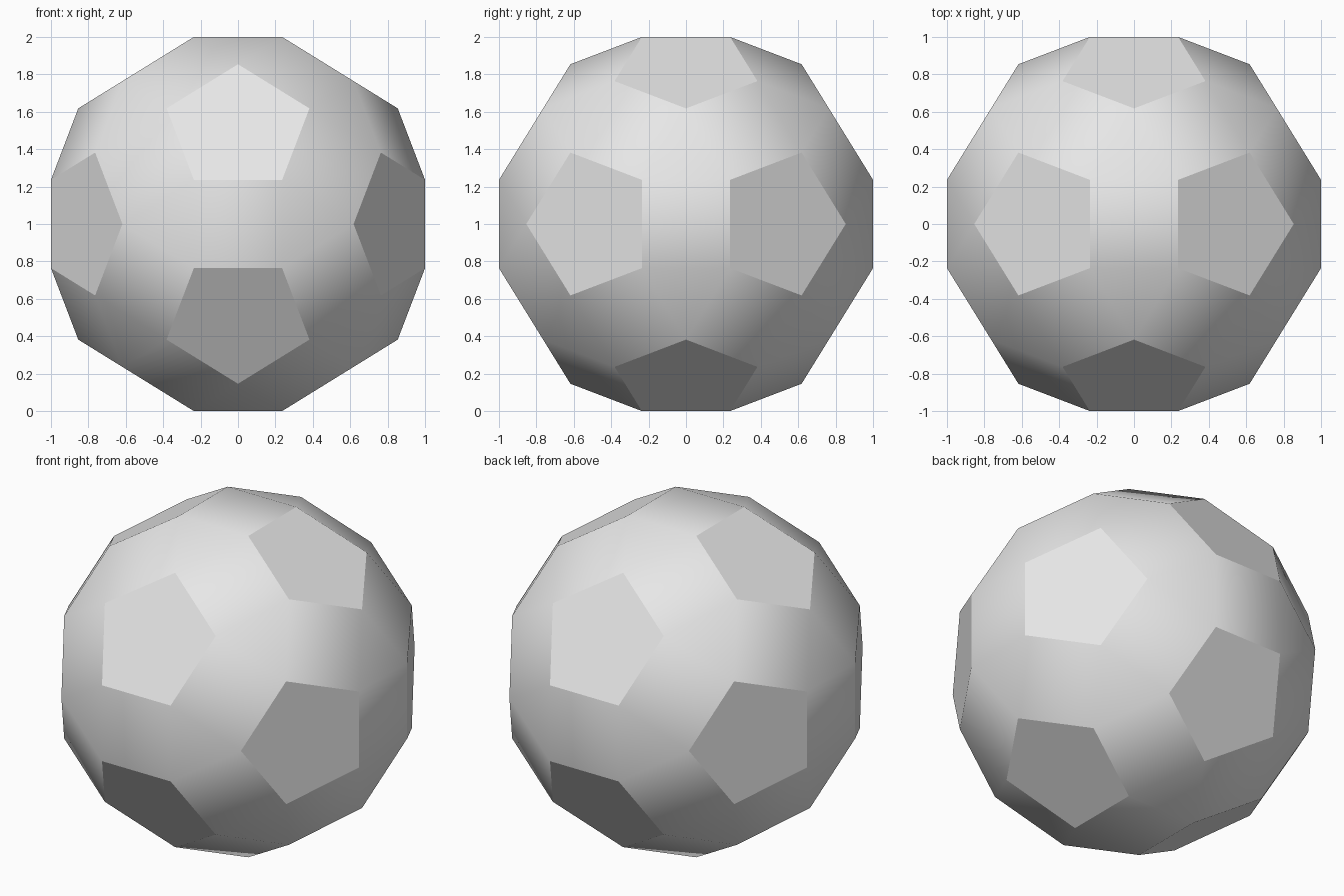
import bpy
import bmesh
import math
from itertools import product
from mathutils import Vector

cube = bpy.data.objects.get("Cube")
if cube:
    bpy.data.objects.remove(cube, do_unlink=True)

# Plain grey material
grey = bpy.data.materials.new("light grey")
grey.use_nodes = True
colour = (0.8, 0.8, 0.8, 1)
grey.diffuse_color = colour
grey.node_tree.nodes["Principled BSDF"].inputs["Base Color"].default_value = colour

# Corners: cyclic permutations of three golden-ratio triples, in all signs
phi = (1 + math.sqrt(5)) / 2
triples = [
    (1, 1, phi**3),
    (phi**2, phi, 2 * phi),
    (2 + phi, 0, phi**2),
]
corners = set()
for triple in triples:
    for signs in product((-1, 1), repeat=3):
        p = [s * c / phi**3 for s, c in zip(signs, triple)]
        for shift in range(3):
            q = p[shift:] + p[:shift]
            corners.add(tuple(round(c, 6) + 0.0 for c in q))

# Hull of the corners, merged into flat pentagons, squares and triangles
bm = bmesh.new()
for corner in sorted(corners):
    bm.verts.new(Vector(corner) + Vector((0, 0, 1)))
bmesh.ops.convex_hull(bm, input=bm.verts[:])
bmesh.ops.dissolve_limit(bm, angle_limit=math.radians(2),
                         verts=bm.verts[:], edges=bm.edges[:])
bmesh.ops.recalc_face_normals(bm, faces=bm.faces[:])

mesh = bpy.data.meshes.new("faceted_ball")
bm.to_mesh(mesh)
bm.free()
mesh.materials.append(grey)
ball = bpy.data.objects.new("faceted_ball", mesh)
bpy.context.collection.objects.link(ball)

# Pentagon borders stay sharp; squares blend into triangles
bpy.ops.object.select_all(action="DESELECT")
ball.select_set(True)
bpy.context.view_layer.objects.active = ball
bpy.ops.object.shade_smooth_by_angle(angle=math.radians(30))
